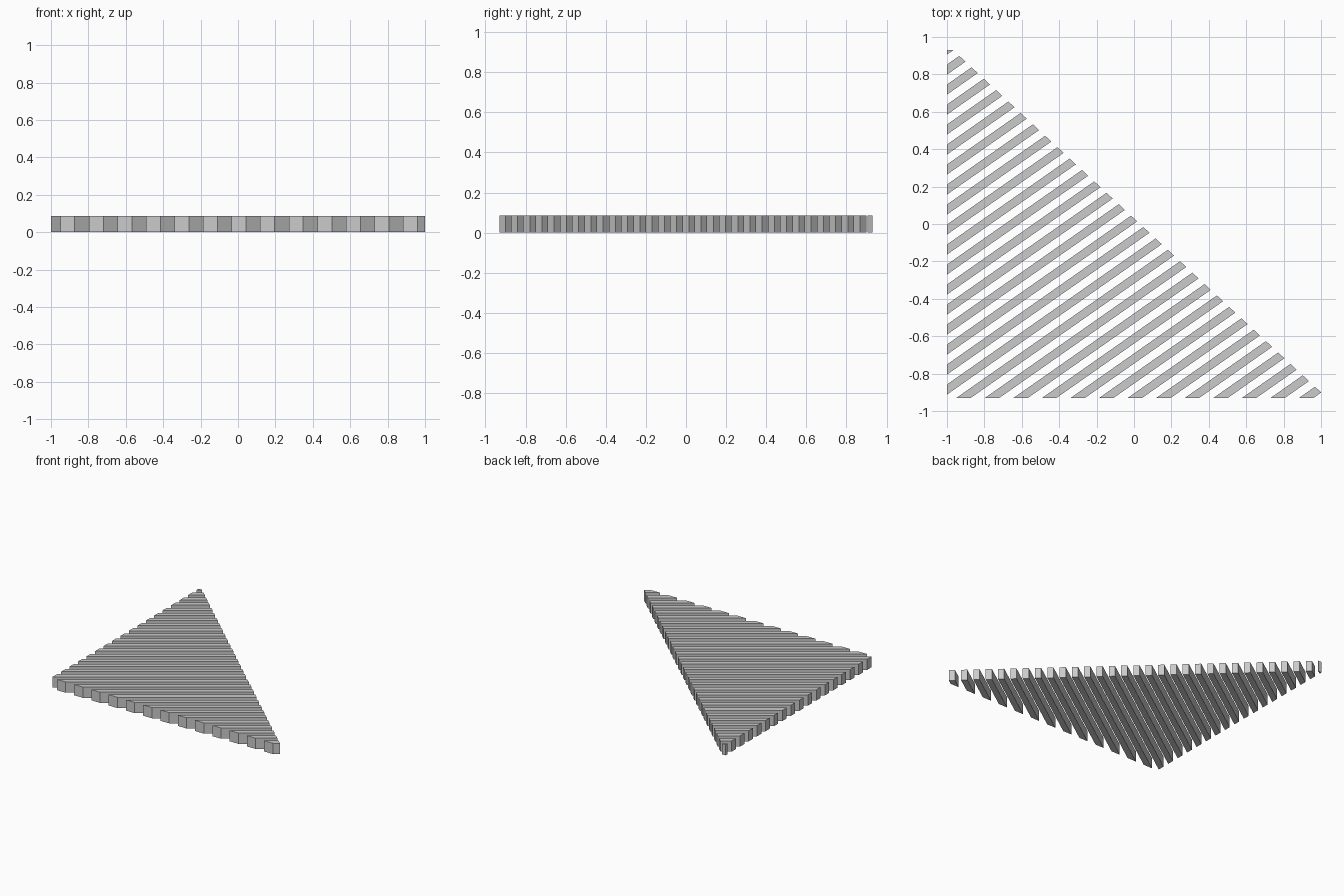
import bpy, bmesh, math
from mathutils import Vector

cube = bpy.data.objects.get("Cube")
if cube:
    bpy.data.objects.remove(cube)

grey = bpy.data.materials.new("light_grey")
grey.use_nodes = True
colour = (0.6, 0.6, 0.6, 1)
grey.diffuse_color = colour
grey.node_tree.nodes["Principled BSDF"].inputs["Base Color"].default_value = colour

HEIGHT = 0.086
LOW = -0.93
ANGLE = math.radians(35)
STEP = 0.1527      # slat spacing along the front edge
WIDTH = 0.077      # slat width along the front edge
along = Vector((math.cos(ANGLE), math.sin(ANGLE), 0))

# Sides of the triangular outline: point on the side, outward normal
SIDES = [
    ((-1, 0, 0), (-1, 0, 0)),
    ((0, LOW, 0), (0, -1, 0)),
    ((0, -LOW, 0), (0, 1, 0)),
    ((1, -0.90, 0), (0.93, 1, 0)),
]


def make_slat(name, start):
    """Long diagonal bar trimmed to the triangular outline."""
    bm = bmesh.new()
    a = Vector((start, LOW, 0))
    b = a + Vector((WIDTH, 0, 0))
    corners = [a - along * 4, b - along * 4, b + along * 6, a + along * 6]
    base = bm.faces.new([bm.verts.new(c) for c in corners])
    for point, normal in SIDES:
        bmesh.ops.bisect_plane(bm, geom=bm.verts[:] + bm.edges[:] + bm.faces[:],
                               plane_co=point, plane_no=normal, clear_outer=True)
    if bm.faces:
        top = bmesh.ops.extrude_face_region(bm, geom=bm.faces[:])
        moved = [v for v in top["geom"] if isinstance(v, bmesh.types.BMVert)]
        bmesh.ops.translate(bm, verts=moved, vec=(0, 0, HEIGHT))
        bmesh.ops.recalc_face_normals(bm, faces=bm.faces[:])
        mesh = bpy.data.meshes.new(name)
        bm.to_mesh(mesh)
        mesh.materials.append(grey)
        bpy.context.collection.objects.link(bpy.data.objects.new(name, mesh))
    bm.free()


# Slats from the back corner to the front right corner
for i in range(-18, 13):
    make_slat(f"slat_{i + 19}", -0.95 + STEP * i)
